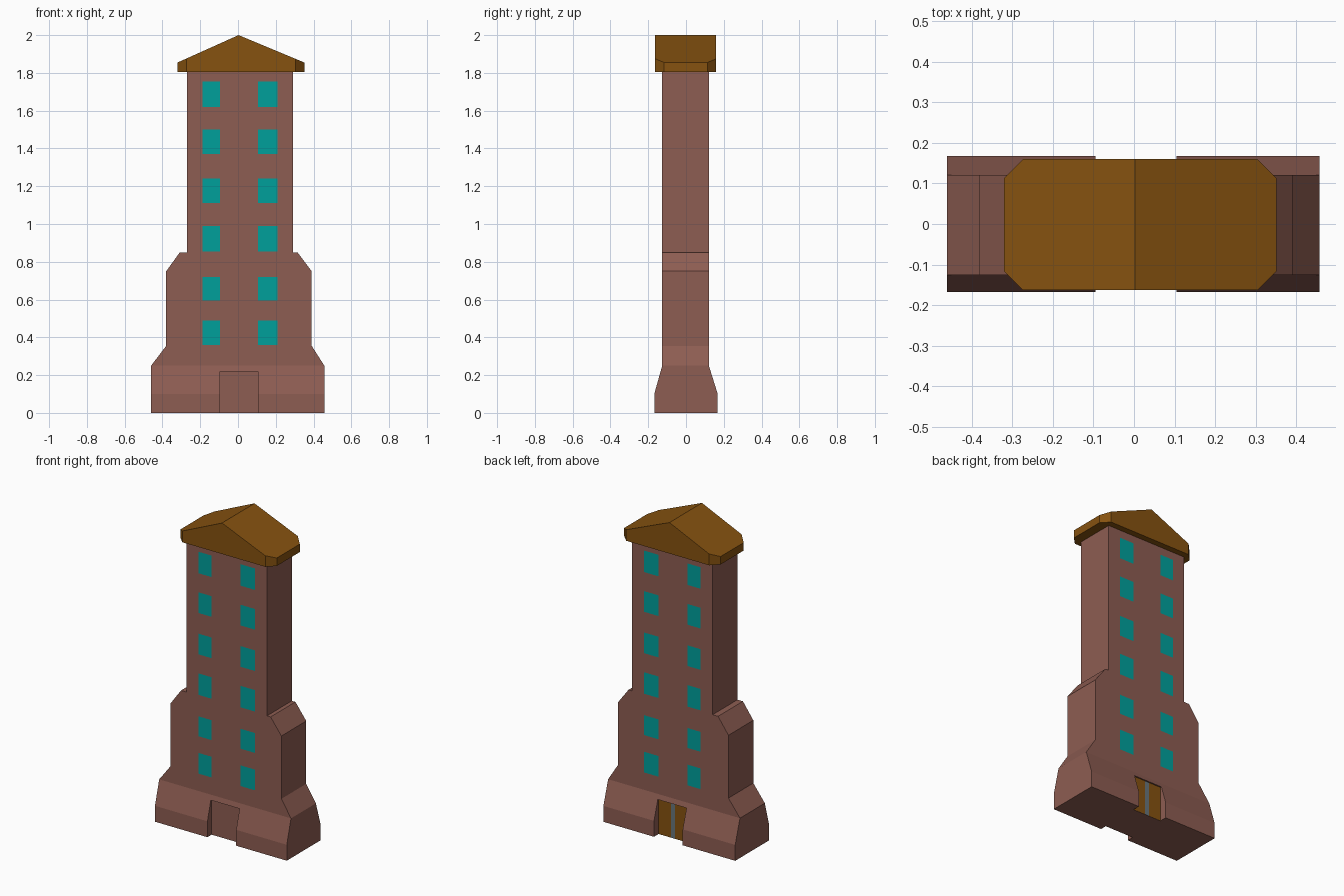
import bpy, bmesh
from mathutils import Vector

if "Cube" in bpy.data.objects:
    bpy.data.objects.remove(bpy.data.objects["Cube"])

Y_FRONT, Y_BACK = -0.126, 0.121
GAP = (-0.095, 0.105)


def material(name, rgb):
    m = bpy.data.materials.new(name)
    m.diffuse_color = (*rgb, 1)
    m.use_nodes = True
    m.node_tree.nodes["Principled BSDF"].inputs["Base Color"].default_value = m.diffuse_color
    return m


BRICK = material("brick", (0.27, 0.11, 0.085))
BROWN = material("brown", (0.24, 0.085, 0.005))
TEAL = material("teal", (0.0, 0.35, 0.33))
STEEL = material("steel", (0.14, 0.18, 0.2))


def finish(name, bm, mat, closed=True):
    if closed:
        bmesh.ops.recalc_face_normals(bm, faces=bm.faces)
    me = bpy.data.meshes.new(name)
    bm.to_mesh(me)
    bm.free()
    me.materials.append(mat)
    ob = bpy.data.objects.new(name, me)
    bpy.context.collection.objects.link(ob)
    return ob


def prism(name, points, offset, mat):
    """Extrude a flat 3D outline along an offset."""
    bm = bmesh.new()
    face = bm.faces.new([bm.verts.new(p) for p in points])
    ext = bmesh.ops.extrude_face_region(bm, geom=[face], use_keep_orig=True)
    bmesh.ops.translate(bm, vec=offset,
                        verts=[v for v in ext["geom"] if isinstance(v, bmesh.types.BMVert)])
    return finish(name, bm, mat)


def carve(ob, cutter, operation):
    mod = ob.modifiers.new("carve", "BOOLEAN")
    mod.operation, mod.solver, mod.object = operation, "EXACT", cutter
    cutter.hide_render = True
    bpy.context.view_layer.objects.active = ob
    bpy.ops.object.modifier_apply(modifier=mod.name)
    bpy.data.objects.remove(cutter)


def panels(name, rects, mat):
    """Flat panes from (x0, x1, z0, z1, side); side -1 is front, 1 is back."""
    bm = bmesh.new()
    for x0, x1, z0, z1, side in rects:
        y = Y_FRONT - 0.001 if side < 0 else Y_BACK + 0.001
        pts = [(x0, y, z0), (x1, y, z0), (x1, y, z1), (x0, y, z1)]
        bm.faces.new([bm.verts.new(p) for p in (pts if side < 0 else pts[::-1])])
    return finish(name, bm, mat, closed=False)


# Tower: stepped front outline, trimmed by the flared side outline
outline = [(-0.46, 0), (0.457, 0), (0.457, 0.25), (0.39, 0.355), (0.39, 0.75),
           (0.315, 0.85), (0.29, 0.85), (0.29, 1.82), (-0.27, 1.82), (-0.27, 0.85),
           (-0.308, 0.85), (-0.38, 0.75), (-0.38, 0.355), (-0.46, 0.25)]
tower = prism("tower", [(x, -0.3, z) for x, z in outline], (0, 0.6, 0), BRICK)
side = [(-0.168, -0.1), (0.168, -0.1), (0.168, 0.1), (Y_BACK, 0.25), (Y_BACK, 1.805),
        (Y_FRONT, 1.805), (Y_FRONT, 0.25), (-0.168, 0.1)]
carve(tower, prism("side_cutter", [(-0.6, y, z) for y, z in side], (1.2, 0, 0), BRICK),
      "INTERSECT")

# Entrance recesses, front and back
for y0, y1 in ((-0.3, Y_FRONT), (Y_BACK, 0.3)):
    corners = [(GAP[0], y0, -0.1), (GAP[1], y0, -0.1), (GAP[1], y1, -0.1), (GAP[0], y1, -0.1)]
    carve(tower, prism("recess_cutter", corners, (0, 0, 0.32), BRICK), "DIFFERENCE")

# Gabled roof with clipped corners
xl, xr, ridge, yf, yb, clip = -0.32, 0.351, 0.003, -0.163, 0.16, 0.047
plan = [(ridge, yf), (xr - clip, yf), (xr, yf + clip), (xr, yb - clip), (xr - clip, yb),
        (ridge, yb), (xl + clip, yb), (xl, yb - clip), (xl, yf + clip), (xl + clip, yf)]


def roof_height(x):
    return 2.0 - 0.145 * (x - ridge) / ((xr if x > ridge else xl) - ridge)


bm = bmesh.new()
low = [bm.verts.new((x, y, 1.805)) for x, y in plan]
top = [bm.verts.new((x, y, roof_height(x))) for x, y in plan]
bm.faces.new(low[::-1])
bm.faces.new(top[:6])
bm.faces.new(top[5:] + top[:1])
for i in range(10):
    j = (i + 1) % 10
    bm.faces.new((low[i], low[j], top[j], top[i]))
finish("roof", bm, BROWN)

# Windows: six floors, two columns, both faces
floors = [(0.36, 0.49), (0.595, 0.72), (0.855, 0.99), (1.11, 1.24), (1.37, 1.50), (1.62, 1.755)]
columns = [(-0.187, -0.095), (0.105, 0.208)]
panels("windows", [(*c, *f, s) for s in (-1, 1) for c in columns for f in floors], TEAL)

# Double door with a centre strip, back only
panels("doors", [(GAP[0], -0.01, 0, 0.22, 1), (0.02, GAP[1], 0, 0.22, 1)], BROWN)
panels("door_strip", [(-0.01, 0.02, 0, 0.22, 1)], STEEL)
